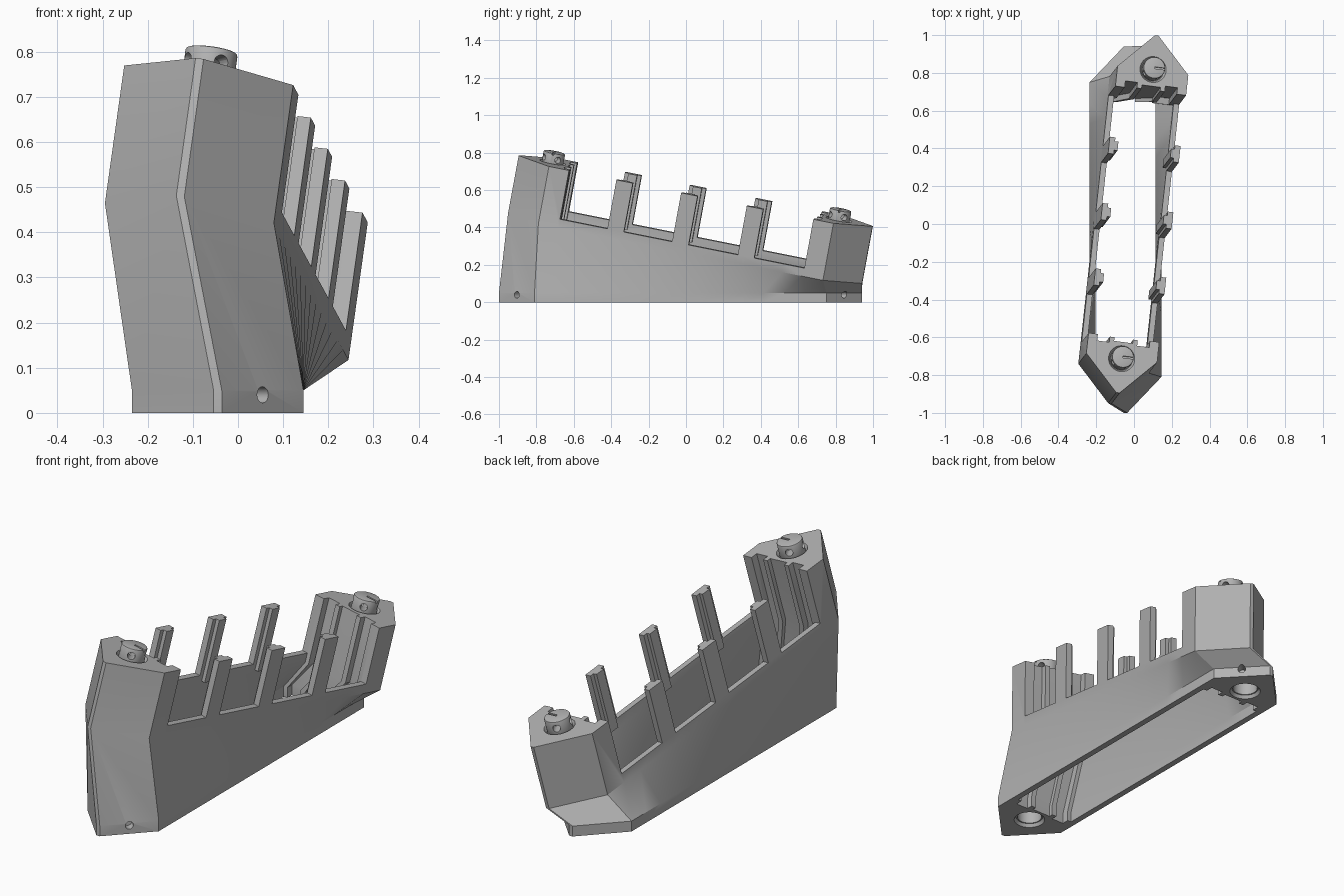
import bpy, bmesh, math
from mathutils import Matrix, Vector

if "Cube" in bpy.data.objects:
    bpy.data.objects.remove(bpy.data.objects["Cube"])

grey = bpy.data.materials.new("plain_grey")
grey.use_nodes = True
grey.diffuse_color = (0.45, 0.45, 0.45, 1)
grey.node_tree.nodes["Principled BSDF"].inputs["Base Color"].default_value = (0.45, 0.45, 0.45, 1)

# Frames: level base below, tilted and twisted tray above
base = Matrix.Translation((-0.045, -0.03, 0))
along = Vector((0.106, 0.975, -0.195)).normalized()
up = Vector((0.136, 0.179, 0.971))
up = (up - along * up.dot(along)).normalized()
across = along.cross(up)
tray = Matrix((across, along, up)).transposed().to_4x4()
tray.translation = (-0.025, -0.004, 0.291)
HEIGHT, RAIL, HALF, SHOULDER, END = 0.313, 0.045, 0.19, 0.78, 0.67
INNER = 0.16


def to_object(name, bm):
    bmesh.ops.recalc_face_normals(bm, faces=bm.faces)
    mesh = bpy.data.meshes.new(name)
    bm.to_mesh(mesh)
    bm.free()
    mesh.materials.append(grey)
    ob = bpy.data.objects.new(name, mesh)
    bpy.context.collection.objects.link(ob)
    return ob


def loft(name, outline, levels):
    """Join the same outline placed at each (frame, height)."""
    bm = bmesh.new()
    rings = [[bm.verts.new(f @ Vector((x, y, h))) for x, y in outline] for f, h in levels]
    n = len(outline)
    for a, b in zip(rings, rings[1:]):
        for i in range(n):
            j = (i + 1) % n
            bm.faces.new((a[i], a[j], b[j], b[i]))
    bm.faces.new(rings[0][::-1])
    bm.faces.new(rings[-1])
    return to_object(name, bm)


def box(name, frame, low, high):
    bm = bmesh.new()
    low, high = Vector(low), Vector(high)
    size = Matrix.Diagonal((*(high - low), 1))
    bmesh.ops.create_cube(bm, size=1, matrix=frame @ Matrix.Translation((low + high) / 2) @ size)
    return to_object(name, bm)


def cone(name, frame, r1, r2, depth, sides=40):
    bm = bmesh.new()
    bmesh.ops.create_cone(bm, cap_ends=True, segments=sides, radius1=r1, radius2=r2,
                          depth=depth, matrix=frame)
    return to_object(name, bm)


def cut(target, cutter):
    cutter.hide_render = True
    mod = target.modifiers.new("cut", 'BOOLEAN')
    mod.operation, mod.solver, mod.object = 'DIFFERENCE', 'EXACT', cutter
    bpy.context.view_layer.objects.active = target
    bpy.ops.object.modifier_apply(modifier=mod.name)
    bpy.data.objects.remove(cutter)


def smooth(ob):
    bpy.ops.object.select_all(action='DESELECT')
    ob.select_set(True)
    bpy.context.view_layer.objects.active = ob
    bpy.ops.object.shade_smooth_by_angle(angle=math.radians(25))


def half_turn(points):
    return points + [(-x, -y) for x, y in points]


# Hull: long outline with pointed ends, long sides divided for the twist
steps = 14
side = [(HALF, -SHOULDER + 2 * SHOULDER * i / steps) for i in range(steps + 1)]
hull = loft("hull", half_turn([(0.009, -0.97)] + side + [(0.009, 0.97)]),
            [(base, 0), (base, 0.05), (tray, 0), (tray, HEIGHT)])

# Cavity with channels and two ribs on each end wall
inner_side = [(INNER, -END + 2 * END * i / steps) for i in range(steps + 1)]
deep = END + 0.035
end_wall = [(INNER - 0.02, END), (INNER - 0.02, deep), (0.075, deep), (0.075, END + 0.005),
            (0.05, END + 0.005), (0.05, deep - 0.01)]
lower_end = [(x, -y) for x, y in reversed(end_wall)]
cut(hull, loft("cavity", half_turn(lower_end + inner_side + end_wall),
               [(base, -0.03), (base, 0.05), (tray, 0), (tray, HEIGHT + 0.05)]))

# Lower the walls between the two towers
cut(hull, box("wall_gap", tray, (-0.3, -END, RAIL), (0.3, END, 0.6)))

# Cap seats, bottom sockets and side pin holes
for s in (-1, 1):
    y = s * 0.785
    cut(hull, cone("cap_seat", tray @ Matrix.Translation((0, y, HEIGHT)), 0.06, 0.08, 0.036))
    cut(hull, cone("socket_rim", base @ Matrix.Translation((0, s * 0.78, 0)), 0.08, 0.062, 0.03))
    cut(hull, cone("socket", base @ Matrix.Translation((0, s * 0.78, 0.03)), 0.056, 0.056, 0.14))
    turn = Matrix.Rotation(s * math.pi / 4, 4, 'Z') @ Matrix.Rotation(math.pi / 2, 4, 'Y')
    cut(hull, cone("pin_hole", base @ Matrix.Translation((0.1, s * 0.875, 0.04)) @ turn,
                   0.018, 0.018, 0.08, 20))
smooth(hull)

# Upright posts, each with a narrower rib on the inside
for s, label in ((-1, "right"), (1, "left")):
    for i, y in enumerate((-0.365, -0.01, 0.35)):
        for part, a, b, w in (("post", INNER, HALF, 0.045), ("post_rib", INNER - 0.018, INNER, 0.024)):
            lo, hi = sorted((s * a, s * b))
            foot = RAIL if part == "post" else RAIL - 0.03
            box(f"{label}_{part}_{i + 1}", tray, (lo, y - w, foot), (hi, y + w, HEIGHT))

# Round caps with bevelled rim, cross drilling and a slot
for s, label in ((-1, "front"), (1, "back")):
    place = tray @ Matrix.Translation((0, s * 0.785, HEIGHT))
    cap = cone(label + "_cap", place @ Matrix.Translation((0, 0, 0.015)), 0.058, 0.058, 0.08, 48)
    bevel = cap.modifiers.new("rim", 'BEVEL')
    bevel.width, bevel.segments, bevel.limit_method = 0.006, 2, 'ANGLE'
    bpy.context.view_layer.objects.active = cap
    bpy.ops.object.modifier_apply(modifier="rim")
    for angle in (33, 123):
        turn = Matrix.Rotation(math.radians(angle), 4, 'Z') @ Matrix.Rotation(math.pi / 2, 4, 'X')
        cut(cap, cone("drill", place @ Matrix.Translation((0, 0, 0.022)) @ turn, 0.017, 0.017, 0.2, 20))
    cut(cap, box("slot", place, (0, -0.005, 0.045), (0.08, 0.005, 0.07)))
    smooth(cap)
